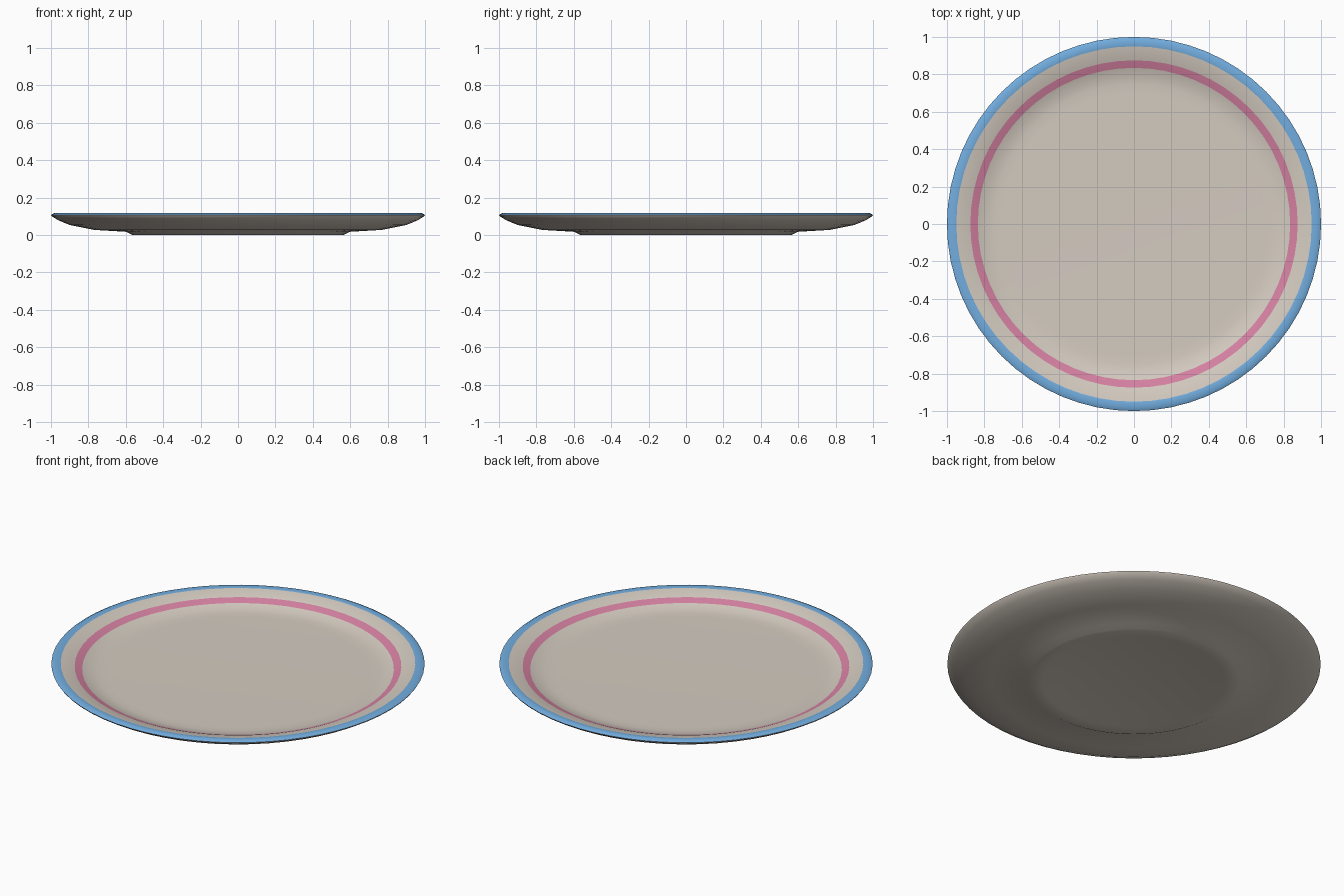
import bpy, bmesh, math

cube = bpy.data.objects.get("Cube")
if cube:
    bpy.data.objects.remove(cube, do_unlink=True)


def make_material(name, colour):
    mat = bpy.data.materials.new(name)
    mat.use_nodes = True
    mat.diffuse_color = (*colour, 1)
    bsdf = mat.node_tree.nodes["Principled BSDF"]
    bsdf.inputs["Base Color"].default_value = (*colour, 1)
    bsdf.inputs["Roughness"].default_value = 0.6
    return mat


CREAM, BLUE, PINK = range(3)
materials = [
    make_material("cream glaze", (0.66, 0.60, 0.53)),
    make_material("blue rim glaze", (0.17, 0.42, 0.74)),
    make_material("pink band glaze", (0.67, 0.22, 0.36)),
]

# Half section: (radius, height, colour of the strip that ends here)
section = [
    # underside: shallow recess, foot ring, flared outer wall
    (0.0, 0.013, CREAM), (0.42, 0.013, CREAM), (0.49, 0.0, CREAM),
    (0.565, 0.0, CREAM), (0.60, 0.017, CREAM), (0.77, 0.027, CREAM),
    (0.90, 0.053, CREAM), (0.96, 0.078, CREAM), (0.995, 0.099, CREAM),
    # lip: cream edge below, blue bevel above
    (1.0, 0.107, CREAM), (0.983, 0.116, BLUE),
    # painted upper side down to the flat floor
    (0.95, 0.112, BLUE), (0.875, 0.093, CREAM), (0.835, 0.077, PINK),
    (0.79, 0.063, CREAM), (0.75, 0.058, CREAM), (0.70, 0.057, CREAM),
    (0.0, 0.057, CREAM),
]
SIDES = 64

# Plate: the section turned around the vertical axis
bm = bmesh.new()
rings = []
for radius, height, _ in section:
    if radius == 0:
        rings.append([bm.verts.new((0, 0, height))] * SIDES)
    else:
        angles = [math.tau * i / SIDES for i in range(SIDES)]
        rings.append([bm.verts.new((radius * math.cos(a), radius * math.sin(a), height))
                      for a in angles])

for lower, upper, (_, _, colour) in zip(rings, rings[1:], section[1:]):
    for i in range(SIDES):
        j = (i + 1) % SIDES
        corners = dict.fromkeys((lower[i], lower[j], upper[j], upper[i]))
        face = bm.faces.new(list(corners))
        face.material_index = colour
bmesh.ops.recalc_face_normals(bm, faces=bm.faces[:])

mesh = bpy.data.meshes.new("plate")
bm.to_mesh(mesh)
bm.free()
for mat in materials:
    mesh.materials.append(mat)
plate = bpy.data.objects.new("plate", mesh)
bpy.context.collection.objects.link(plate)

# Smooth glaze with a crisp lip
bpy.ops.object.select_all(action="DESELECT")
plate.select_set(True)
bpy.context.view_layer.objects.active = plate
bpy.ops.object.shade_smooth_by_angle(angle=math.radians(35))
